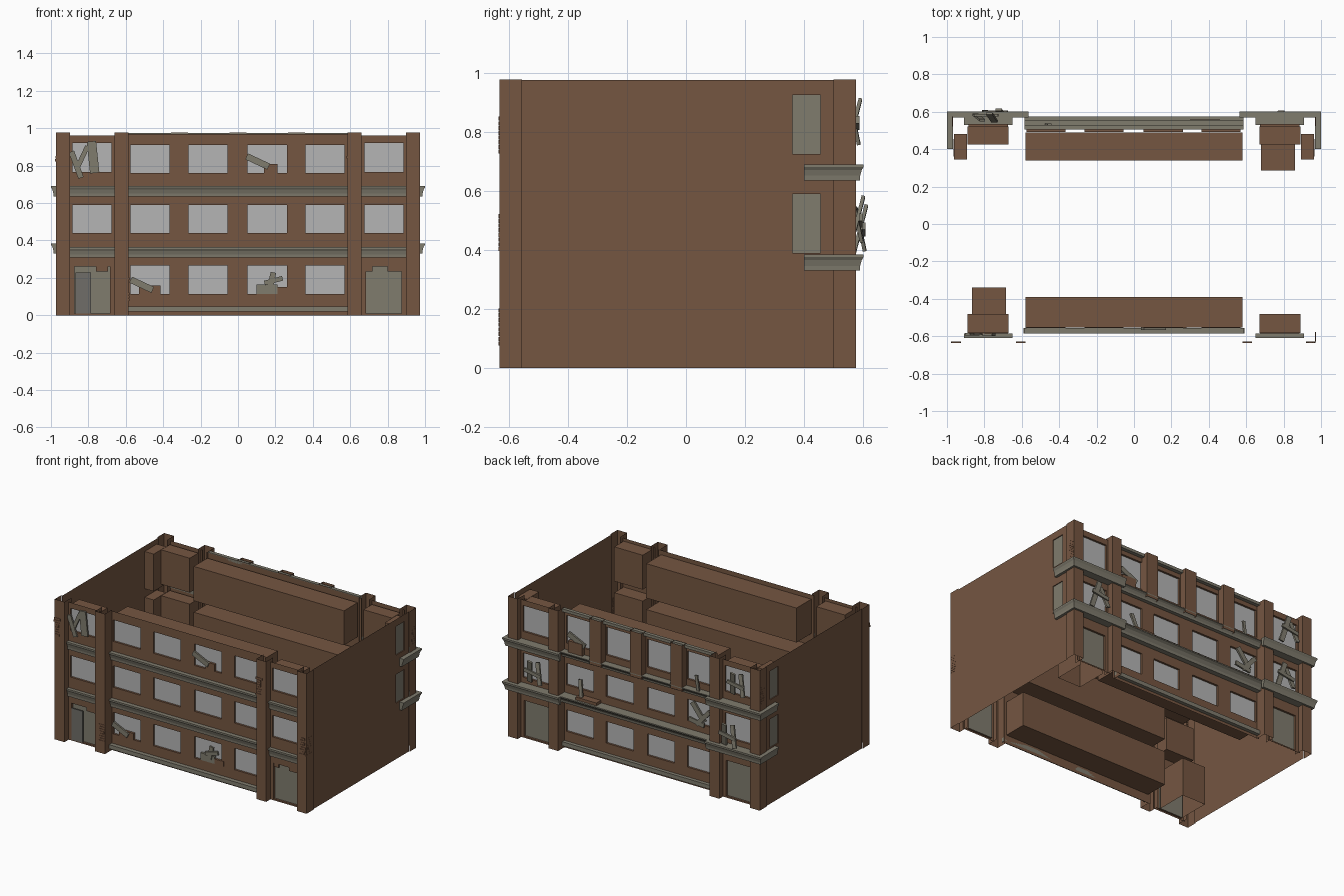
import bpy, bmesh, math, random
from mathutils import Vector, Matrix

if "Cube" in bpy.data.objects:
    bpy.data.objects.remove(bpy.data.objects["Cube"])
random.seed(4)

def material(name, rgb):
    m = bpy.data.materials.new(name)
    m.diffuse_color = (*rgb, 1)
    m.use_nodes = True
    m.node_tree.nodes["Principled BSDF"].inputs["Base Color"].default_value = m.diffuse_color
    return m

BROWN = material("brown_brick", (0.178, 0.093, 0.053))
STONE = material("grey_stone", (0.215, 0.2, 0.155))
GLASS = material("light_glass", (0.46, 0.46, 0.46))
LEAF = material("door_grey", (0.16, 0.155, 0.14))

def finish(bm, name, *mats):
    me = bpy.data.meshes.new(name)
    bm.to_mesh(me)
    bm.free()
    for m in mats:
        me.materials.append(m)
    ob = bpy.data.objects.new(name, me)
    bpy.context.collection.objects.link(ob)
    return ob

def quad(bm, pts, out, mi=0):
    f = bm.faces.new([bm.verts.new(p) for p in pts])
    f.normal_update()
    if f.normal.dot(out) < 0:
        f.normal_flip()
    f.material_index = mi

def wall(name, axis, plane, side, u0, u1, z0, z1, holes, depth=0.014):
    """Wall sheet with recessed openings; a hole is (u0, u1, z0, z1, material slot)."""
    bm = bmesh.new()
    n = Vector((0, side, 0)) if axis == 'y' else Vector((side, 0, 0))
    uv = Vector((1, 0, 0)) if axis == 'y' else Vector((0, 1, 0))
    up = Vector((0, 0, 1))
    P = lambda u, z, d=0: uv * u + up * z + n * (plane - d * side) * side
    us = sorted({u0, u1, *[h[0] for h in holes], *[h[1] for h in holes]})
    zs = sorted({z0, z1, *[h[2] for h in holes], *[h[3] for h in holes]})
    if side < 0:
        P = lambda u, z, d=0: uv * u + up * z - n * plane - n * d
    else:
        P = lambda u, z, d=0: uv * u + up * z + n * plane - n * d
    for a, b in zip(us, us[1:]):
        for c, e in zip(zs, zs[1:]):
            mu, mz = (a + b) / 2, (c + e) / 2
            if not any(h[0] < mu < h[1] and h[2] < mz < h[3] for h in holes):
                quad(bm, [P(a, c), P(b, c), P(b, e), P(a, e)], n)
    for a, b, c, e, mi in holes:
        quad(bm, [P(a, c, depth), P(b, c, depth), P(b, e, depth), P(a, e, depth)], n, mi)
        for u, o in ((a, uv), (b, -uv)):
            quad(bm, [P(u, c), P(u, e), P(u, e, depth), P(u, c, depth)], o)
        for z, o in ((c, up), (e, -up)):
            quad(bm, [P(a, z), P(b, z), P(b, z, depth), P(a, z, depth)], o)
    return finish(bm, name, BROWN, GLASS, STONE)

def box(name, x0, x1, y0, y1, z0, z1, mat=BROWN, drop=()):
    """Box, optionally without the faces pointing in the dropped directions."""
    bm = bmesh.new()
    c = Vector(((x0 + x1) / 2, (y0 + y1) / 2, (z0 + z1) / 2))
    s = Matrix.Diagonal((x1 - x0, y1 - y0, z1 - z0, 1))
    bmesh.ops.create_cube(bm, size=1, matrix=Matrix.Translation(c) @ s)
    bm.normal_update()
    gone = [f for f in bm.faces if any(f.normal.dot(Vector(d)) > 0.9 for d in drop)]
    bmesh.ops.delete(bm, geom=gone, context='FACES')
    return finish(bm, name, mat)

def cornice(name, path, z0, z1, D, back=0.0):
    """Moulding swept along points (x, y, outward x, outward y)."""
    h = z1 - z0
    prof = [(-back, z0), (D * .5, z0), (D * .55, z0 + h * .3), (D * .75, z0 + h * .65),
            (D, z0 + h * .85), (D, z1), (-back, z1)]
    bm = bmesh.new()
    rings = [[bm.verts.new((x + nx * d, y + ny * d, z)) for d, z in prof] for x, y, nx, ny in path]
    k = len(prof)
    for r, q in zip(rings, rings[1:]):
        for i in range(k):
            bm.faces.new([r[i], r[(i + 1) % k], q[(i + 1) % k], q[i]])
    bm.faces.new(rings[0])
    bm.faces.new(rings[-1])
    bmesh.ops.recalc_face_normals(bm, faces=bm.faces)
    return finish(bm, name, STONE)

def plank(x, y, z, length, width, angle, mat=STONE, tilt=0.0):
    ob = box("loose_plank", -width / 2, width / 2, -.006, .006, -length / 2, length / 2, mat)
    ob.rotation_euler = (tilt, math.radians(angle), 0)
    ob.location = (x, y, z)

def chips(x, y, z, dx, dy):
    """Ragged broken brickwork on a pillar edge."""
    for i in range(8):
        w = random.uniform(.012, .027)
        zc = z + (i - 4) * .016
        box("chipped_brick", x - (w if dx else .002), x + (w if dx else .002),
            y - (w if dy else .004), y + (w if dy else .004), zc, zc + .014)

UPDN = [(0, 0, 1), (0, 0, -1)]
CX = (-.47, -.16, .157, .465)
W = .105

# middle walls
rows = [(.115, .265), (.44, .59), (.76, .91)]
wall("front_middle_wall", 'y', -.555, -1, -.6, .6, 0, .97,
     [(c - W, c + W, a, b, 1) for c in CX for a, b in rows])
rows = [(.115, .265), (.44, .59), (.73, .925)]
wall("back_middle_wall", 'y', .505, 1, -.6, .6, 0, .97,
     [(c - W, c + W, a, b, 1) for c in CX for a, b in rows])

# rooms behind the middle windows
floors = [(.06, .30), (.39, .62), (.70, .94)]
for a, b in floors:
    box("front_room", -.58, .58, -.553, -.39, a, b, drop=[(0, -1, 0)])
    box("back_room", -.58, .58, .34, .49, a, b, drop=[(0, 1, 0)])

for s in (-1, 1):
    def span(a, b):
        return tuple(sorted((s * a, s * b)))
    # end walls with door and two windows
    e0, e1 = span(.65, .91)
    w0, w1 = span(.675, .885)
    d0, d1 = span(.685, .875)
    wall("front_end_wall", 'y', -.585, -1, e0, e1, 0, .96,
         [(w0, w1, .44, .59, 1), (w0, w1, .765, .92, 1), (d0, d1, .01, .26, 2)])
    wall("back_end_wall", 'y', .535, 1, e0, e1, 0, .96,
         [(w0, w1, .42, .59, 1), (w0, w1, .74, .92, 1), (d0, d1, .01, .26, 2)])
    # side wall with two stone-grey windows
    wall("side_wall", 'x', s * .966, s, -.56, .505, 0, .975,
         [(.36, .455, .39, .59, 2), (.36, .455, .725, .925, 2)], .006)
    # end rooms and side window rooms
    r0, r1 = span(.67, .89)
    q0, q1 = span(.892, .962)
    for a, b in floors[1:]:
        box("front_end_room", r0, r1, -.583, -.48, a, b, drop=[(0, -1, 0)])
        box("back_end_room", r0, r1, .425, .52, a, b, drop=[(0, 1, 0)])
        box("side_room", q0, q1, .345, .48, a - .02, b, drop=[(s, 0, 0)])
    # hollow pillars
    for a, b in ((.585, .66), (.897, .972)):
        p0, p1 = span(a, b)
        box("front_pillar", p0, p1, -.632, -.556, 0, .978, drop=UPDN + [(0, 1, 0)])
        box("back_pillar", p0, p1, .5, .575, 0, .978, drop=UPDN + [(0, -1, 0)])
    # cornices: front ends, and back ends wrapping the corner
    for z in (.308, .635):
        cornice("front_end_cornice", [(e0, -.585, 0, -1), (e1, -.585, 0, -1)], z, z + .056, .025)
    for z in (.33, .635):
        cornice("corner_cornice", [(s * .565, .575, 0, 1), (s * .972, .575, s, 1),
                                   (s * .972, .4, s, 0)], z, z + .055, .027, .005)
        box("back_end_ledge", e0, e1, .53, .572, z, z + .054, STONE)

# middle ledges
for z in (.308, .635):
    cornice("front_middle_cornice", [(-.585, -.555, 0, -1), (.585, -.555, 0, -1)], z, z + .056, .03)
box("front_base_ledge", -.59, .59, -.585, -.555, .02, .048, STONE)
cornice("back_middle_cornice", [(-.585, .505, 0, 1), (.585, .505, 0, 1)], .33, .385, .07)
cornice("back_upper_ledge", [(-.585, .505, 0, 1), (.585, .505, 0, 1)], .645, .685, .05)
box("back_base_ledge", -.585, .585, .505, .53, .02, .048, STONE)
box("back_parapet", -.585, .585, .505, .53, .955, .975, STONE)
# top-floor pilasters at the back
for x in (-.313, 0, .313):
    box("back_pilaster", x - .045, x + .045, .505, .555, .66, .978, drop=UPDN)

# deep entrance rooms and the open door leaf
box("front_entry_room", -.865, -.685, -.56, -.34, 0, .27, drop=[(0, -1, 0), (0, 0, -1)])
box("back_entry_room", .68, .86, .285, .51, 0, .27, drop=[(0, 1, 0), (0, 0, -1)])
box("door_leaf", -.87, -.785, -.592, -.584, .01, .23, LEAF)
for x0, x1 in ((-.76, -.695), (.685, .72), (.80, .875)):
    box("door_head_rubble", x0, x1, -.583, -.573, .235, .262)

# loose planks and rubble at the front
plank(-.865, -.59, .805, .15, .03, -20)
plank(-.775, -.592, .845, .17, .05, -6)
plank(-.83, -.588, .85, .12, .025, 25)
plank(.105, -.56, .822, .13, .035, -65)
plank(-.515, -.56, .163, .13, .035, -65)
plank(.18, -.558, .185, .09, .03, 12)
plank(.19, -.56, .185, .10, .025, 75)
box("front_rubble", .10, .21, -.557, -.54, .115, .165, STONE)
box("front_rubble", .21, .28, -.557, -.54, .115, .15, BROWN)
box("front_rubble", .14, .21, -.557, -.54, .76, .81, BROWN)
box("front_rubble", -.53, -.415, -.557, -.54, .115, .16, BROWN)

# loose planks and rubble at the back
for x, z, y in ((-.79, .83, .57), (-.74, .47, .59), (.77, .50, .58)):
    plank(x - .04, y, z, .15, .03, 15, tilt=.2)
    plank(x + .03, y, z, .17, .035, -10, tilt=-.25)
    plank(x, y + .012, z, .13, .025, 80)
plank(-.46, .52, .53, .15, .035, 38)
plank(-.5, .525, .5, .15, .03, -42)
plank(-.45, .525, .46, .12, .03, 80)
plank(-.46, .53, .73, .12, .02, 8)
plank(.44, .53, .45, .13, .025, 12, tilt=.2)
plank(.48, .52, .78, .14, .035, 65)
box("back_rubble", .3, .46, .51, .56, .385, .405)
box("back_rubble", .43, .54, .507, .53, .685, .765)

# broken brickwork on pillar edges
chips(-.952, -.631, .79, True, False)
chips(.605, -.631, .79, True, False)
chips(-.605, -.631, .14, True, False)
chips(.945, -.631, .46, True, False)
chips(.971, -.603, .46, False, True)
chips(.971, .548, .79, False, True)
chips(-.971, .548, .79, False, True)
